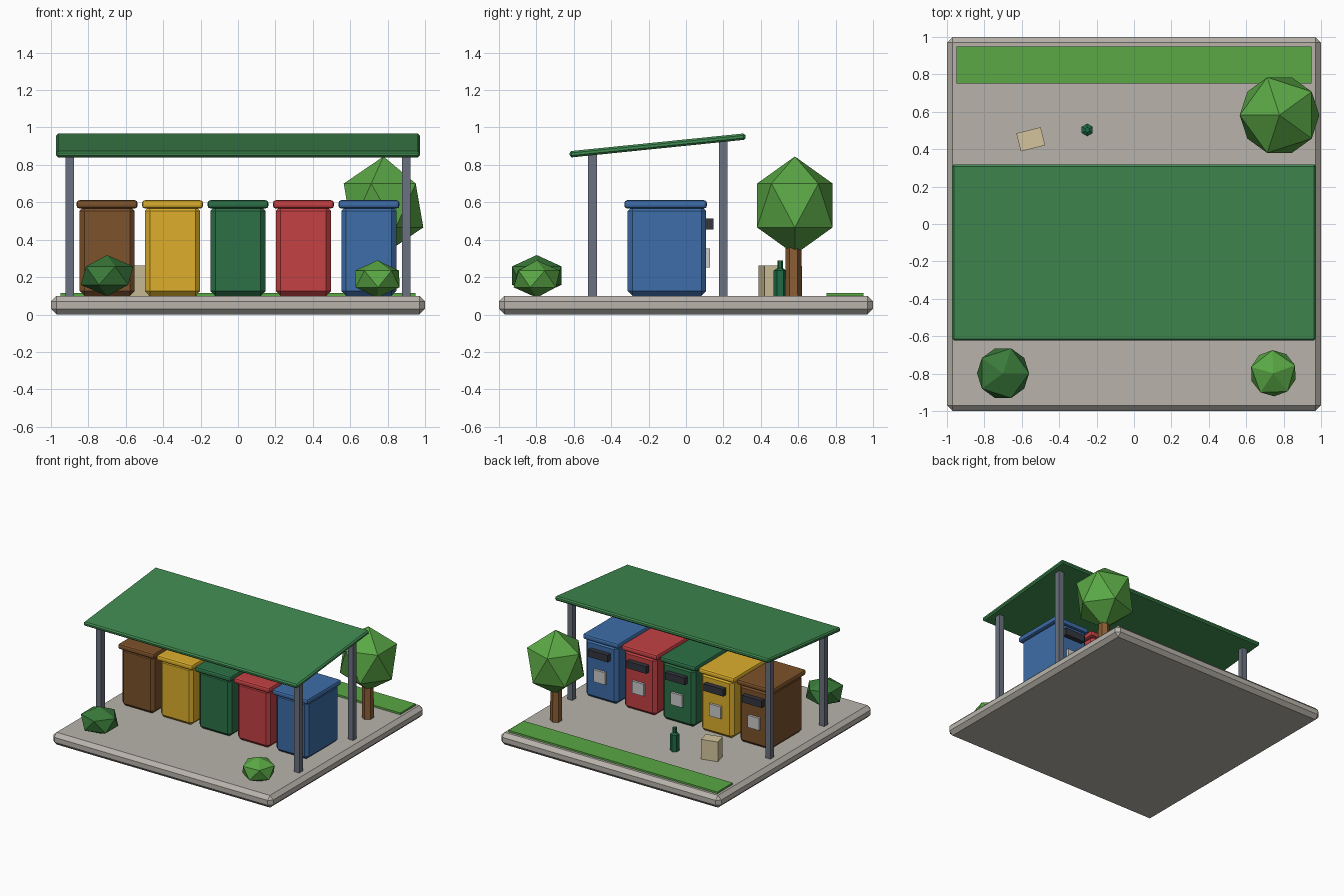
import bpy, bmesh
from math import atan2, hypot, radians
from mathutils import Matrix

if "Cube" in bpy.data.objects:
    bpy.data.objects.remove(bpy.data.objects["Cube"])


def material(name, hex_code):
    """Flat colour given as sRGB hex, stored as linear."""
    m = bpy.data.materials.new(name)
    rgb = [int(hex_code[i:i + 2], 16) / 255 for i in (0, 2, 4)]
    m.diffuse_color = [((c + 0.055) / 1.055) ** 2.4 for c in rgb] + [1]
    m.use_nodes = True
    m.node_tree.nodes["Principled BSDF"].inputs["Base Color"].default_value = m.diffuse_color
    return m


def finish(name, bm, mat, loc, rot=(0, 0, 0)):
    me = bpy.data.meshes.new(name)
    bm.to_mesh(me)
    bm.free()
    ob = bpy.data.objects.new(name, me)
    bpy.context.collection.objects.link(ob)
    ob.location, ob.rotation_euler = loc, rot
    me.materials.append(mat)
    return ob


def box(name, size, loc, mat, bevel=0, segments=1, rot=(0, 0, 0)):
    bm = bmesh.new()
    bmesh.ops.create_cube(bm, size=1, matrix=Matrix.Diagonal((*size, 1)))
    ob = finish(name, bm, mat, loc, rot)
    if bevel:
        mod = ob.modifiers.new("bevel", "BEVEL")
        mod.width, mod.segments = bevel, segments
    return ob


def prism(name, x, y, rings, sides, mat):
    """Low-poly turned shape: rings are (radius, z) from bottom to top."""
    bm = bmesh.new()
    for (r1, z1), (r2, z2) in zip(rings, rings[1:]):
        bmesh.ops.create_cone(bm, cap_ends=True, segments=sides, radius1=r1, radius2=r2,
                              depth=z2 - z1, matrix=Matrix.Translation((0, 0, (z1 + z2) / 2)))
    return finish(name, bm, mat, (x, y, 0))


def foliage(name, loc, radius, height, turn, mat):
    bm = bmesh.new()
    bmesh.ops.create_icosphere(bm, subdivisions=1, radius=1,
                               matrix=Matrix.Diagonal((radius, radius, height, 1)))
    return finish(name, bm, mat, loc, (0, 0, radians(turn)))


concrete = material("concrete", "B8B3AB")
steel = material("steel", "6B7280")
roof_green = material("roof_green", "3F8A50")
grass = material("grass", "5AA845")
leaf = material("leaf", "5AA845")
dark_leaf = material("dark_leaf", "3A7A3A")
wood = material("wood", "8B5E34")
dark = material("dark", "33363D")
label = material("label", "C8C8C4")
card = material("card", "D2C49C")
glass = material("glass", "1F6B45")

# Ground slab and grass strip
box("ground_slab", (2, 2, 0.1), (0, 0, 0.05), concrete, 0.03)
box("grass_strip", (1.9, 0.2, 0.02), (0, 0.85, 0.105), grass)

# Shelter: four posts under a sloping roof
for side, x in (("left", -0.9), ("right", 0.9)):
    for end, y, top in (("front", -0.5, 0.865), ("back", 0.2, 0.935)):
        box(f"{end}_{side}_post", (0.046, 0.046, top - 0.1), (x, y, (top + 0.1) / 2), steel)
box("shelter_roof", (1.945, hypot(0.94, 0.095), 0.034), (0, -0.152, 0.904), roof_green,
    0.01, 1, (atan2(0.095, 0.935), 0, 0))

# Recycling bins in a row, with slot and label on the back
bins = [("brown", "7D522B"), ("yellow", "DDAF2C"), ("green", "2C7147"),
        ("red", "C44144"), ("blue", "3D6DA8")]
for i, (name, code) in enumerate(bins):
    x = -0.7 + 0.35 * i
    mat = material(name, code)
    box(f"{name}_bin_body", (0.295, 0.42, 0.48), (x, -0.102, 0.34), mat, 0.026)
    box(f"{name}_bin_lid", (0.326, 0.442, 0.044), (x, -0.109, 0.589), mat, 0.015, 2)
    box(f"{name}_bin_slot", (0.18, 0.05, 0.058), (x, 0.121, 0.484), dark)
    box(f"{name}_bin_label", (0.105, 0.03, 0.1), (x, 0.112, 0.302), label)

# Tree and bushes
prism("tree_trunk", 0.778, 0.575, [(0.045, 0.1), (0.043, 0.38)], 6, wood)
foliage("tree_crown", (0.778, 0.582, 0.583), 0.238, 0.262, 180, leaf)
foliage("left_bush", (-0.7, -0.798, 0.208), 0.156, 0.11, 0, dark_leaf)
foliage("right_bush", (0.745, -0.798, 0.19), 0.138, 0.1, 20, leaf)

# Litter left beside the bins
box("carton", (0.134, 0.1, 0.162), (-0.552, 0.453, 0.181), card, rot=(0, 0, radians(14)))
prism("bottle", -0.25, 0.503, [(0.034, 0.1), (0.034, 0.235), (0.015, 0.248), (0.015, 0.29)], 6, glass)
